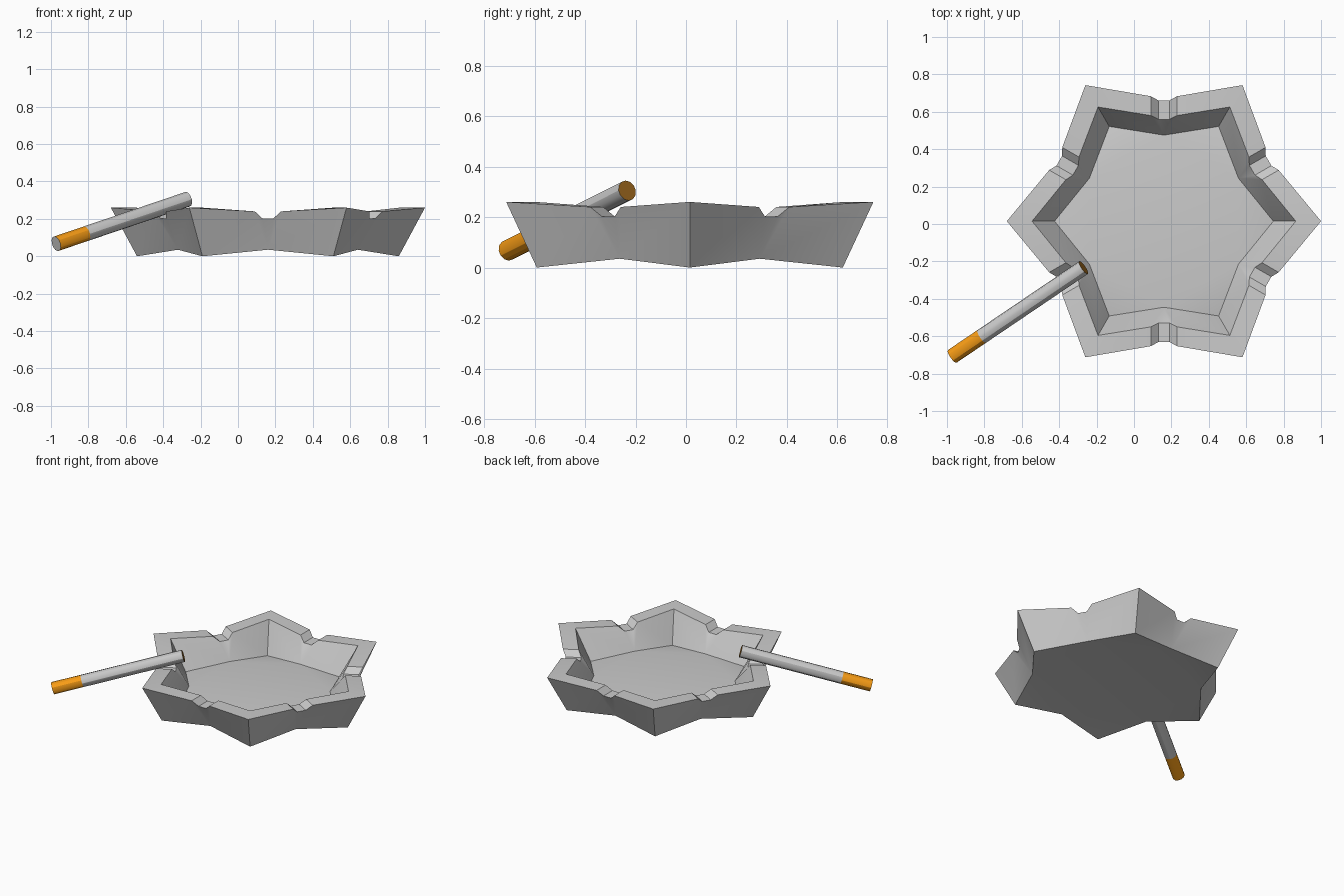
import bpy, bmesh
from math import radians, cos, sin
from mathutils import Vector

if "Cube" in bpy.data.objects:
    bpy.data.objects.remove(bpy.data.objects["Cube"])

CX, CY = 0.16, 0.015


def polar(r, deg, z, t=0.0):
    """Point at radius r along an angle, shifted sideways by t."""
    a = radians(deg)
    return Vector((CX + r * cos(a) - t * sin(a), CY + r * sin(a) + t * cos(a), z))


def material(name, rgb):
    m = bpy.data.materials.new(name)
    m.diffuse_color = (*rgb, 1)
    m.use_nodes = True
    m.node_tree.nodes["Principled BSDF"].inputs["Base Color"].default_value = m.diffuse_color
    return m


def finish(bm, name, mats=()):
    me = bpy.data.meshes.new(name)
    bm.to_mesh(me)
    bm.free()
    for m in mats:
        me.materials.append(m)
    ob = bpy.data.objects.new(name, me)
    bpy.context.collection.objects.link(ob)
    bpy.context.view_layer.objects.active = ob
    ob.select_set(True)
    bpy.ops.object.shade_smooth_by_angle(angle=radians(30))
    ob.select_set(False)
    return ob


# Star-shaped ashtray: rim with notches, sloping walls, floor and base
bm = bmesh.new()


def ring_tips(r, z):
    return [bm.verts.new(polar(r, 60 * k, z)) for k in range(6)]


def ring_valleys(r, z):
    return [bm.verts.new(polar(r, 60 * k + 30, z)) for k in range(6)]


def ring_notches(r_edge, r_low):
    profile = [(r_edge, -0.07, 0.24), (r_low, -0.03, 0.203),
               (r_low, 0.03, 0.203), (r_edge, 0.07, 0.24)]
    return [[bm.verts.new(polar(r, 60 * k + 30, z, t)) for r, t, z in profile]
            for k in range(6)]


out_tip, out_notch = ring_tips(0.84, 0.26), ring_notches(0.668, 0.646)
in_tip, in_notch = ring_tips(0.705, 0.26), ring_notches(0.565, 0.545)
base_tip, base_val = ring_tips(0.70, 0.0), ring_valleys(0.555, 0.035)
floor_tip, floor_val = ring_tips(0.585, 0.055), ring_valleys(0.46, 0.09)

for k in range(6):
    n = (k + 1) % 6
    outer = [out_tip[k], *out_notch[k], out_tip[n]]
    inner = [in_tip[k], *in_notch[k], in_tip[n]]
    # rim strip
    for i in range(5):
        bm.faces.new((outer[i], outer[i + 1], inner[i + 1], inner[i]))
    # walls meet at a single valley point under each notch
    for top, tip, val in ((outer, base_tip, base_val), (inner, floor_tip, floor_val)):
        bm.faces.new((tip[k], val[k], top[1], top[0]))
        for i in range(1, 4):
            bm.faces.new((val[k], top[i + 1], top[i]))
        bm.faces.new((val[k], tip[n], top[5], top[4]))
    # star points of floor and base
    for tip, val in ((base_tip, base_val), (floor_tip, floor_val)):
        bm.faces.new((tip[k], val[k], val[k - 1]))
bm.faces.new(base_val)
bm.faces.new(floor_val)
bmesh.ops.recalc_face_normals(bm, faces=bm.faces)
finish(bm, "ashtray")


# Cigarette: paper tube and filter along one axis
BUTT = Vector((-0.972, -0.708, 0.067))
TIP = Vector((-0.27, -0.233, 0.305))
JOINT = BUTT.lerp(TIP, 0.225)


def tube(name, p0, p1, cap_end, mats):
    """12-sided tube capped at one end; the cap uses the second material."""
    b = bmesh.new()
    axis = (p1 - p0).normalized()
    side = axis.cross(Vector((0, 0, 1))).normalized()
    up = side.cross(axis)
    rings = []
    for p in (p0, p1):
        rings.append([b.verts.new(p + 0.041 * (side * cos(radians(30 * i)) + up * sin(radians(30 * i))))
                      for i in range(12)])
    for i in range(12):
        j = (i + 1) % 12
        b.faces.new((rings[0][j], rings[0][i], rings[1][i], rings[1][j]))
    cap = b.faces.new(rings[1] if cap_end else rings[0][::-1])
    cap.material_index = 1
    # orient every face away from the tube's centre
    b.normal_update()
    mid = (p0 + p1) / 2
    for f in b.faces:
        if f.normal.dot(f.calc_center_median() - mid) < 0:
            f.normal_flip()
    finish(b, name, mats)


orange = material("filter_orange", (0.95, 0.34, 0.008))
brown = material("tobacco_brown", (0.32, 0.13, 0.012))
tube("cigarette_paper", JOINT, TIP, True, [None, brown])
tube("cigarette_filter", BUTT, JOINT, False, [orange, None])
